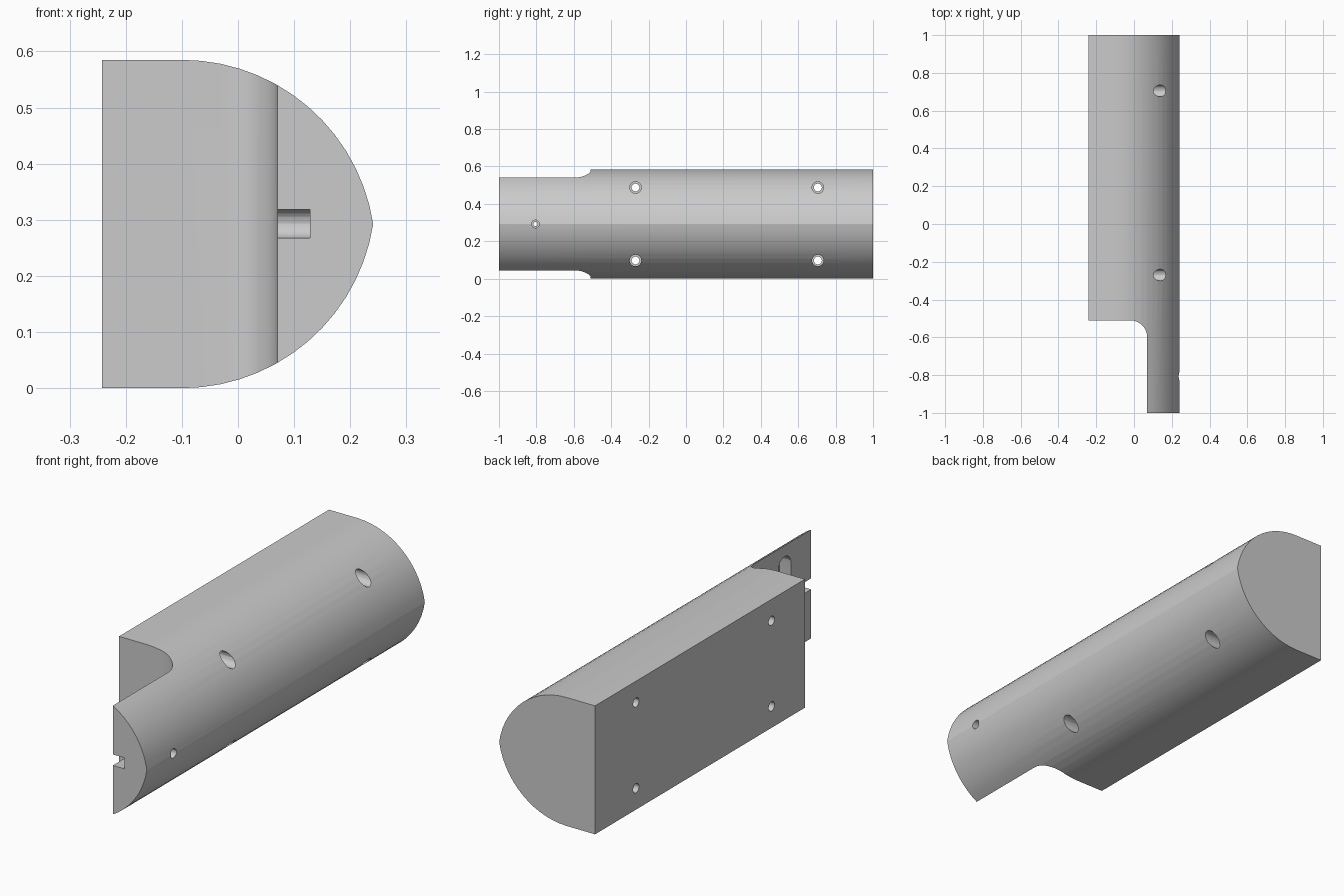
import bpy, bmesh, math
from mathutils import Vector

old = bpy.data.objects.get("Cube")
if old:
    bpy.data.objects.remove(old, do_unlink=True)

MID = 0.2925          # height of the rounded nose
ARM_X = 0.07          # inner face of the thin end


def prism(name, outline, offset):
    """Extrude a closed 3D outline along an offset vector."""
    bm = bmesh.new()
    face = bm.faces.new([bm.verts.new(p) for p in outline])
    extruded = bmesh.ops.extrude_face_region(bm, geom=[face])
    moved = [v for v in extruded["geom"] if isinstance(v, bmesh.types.BMVert)]
    bmesh.ops.translate(bm, verts=moved, vec=Vector(offset))
    bmesh.ops.recalc_face_normals(bm, faces=bm.faces)
    mesh = bpy.data.meshes.new(name)
    bm.to_mesh(mesh)
    bm.free()
    obj = bpy.data.objects.new(name, mesh)
    bpy.context.collection.objects.link(obj)
    return obj


def arc(cx, cy, r, start, end, steps):
    angles = [math.radians(start + (end - start) * i / steps) for i in range(steps + 1)]
    return [(cx + r * math.cos(a), cy + r * math.sin(a)) for a in angles]


def cut(target, cutter):
    mod = target.modifiers.new("cut", "BOOLEAN")
    mod.operation = "DIFFERENCE"
    mod.solver = "EXACT"
    mod.object = cutter
    bpy.context.view_layer.objects.active = target
    bpy.ops.object.modifier_apply(modifier=mod.name)
    bpy.data.objects.remove(cutter, do_unlink=True)


def cut_along_x(target, outline_yz, x0, x1):
    cut(target, prism("cutter", [(x0, y, z) for y, z in outline_yz], (x1 - x0, 0, 0)))


def drill(target, y, z, r, x0, x1):
    cut_along_x(target, arc(y, z, r, 0, 345, 23), x0, x1)


# Main rail: flat back, two arcs meeting at a blunt nose
radius = 0.345
tip = math.degrees(math.asin((MID - 0.24) / radius))
upper = arc(-0.1, 0.24, radius, 90, tip, 14)
lower = [(x, 2 * MID - z) for x, z in reversed(upper[:-1])]
profile = [(-0.242, 2 * MID)] + upper + lower + [(-0.242, 0)]
rail = prism("rail_body", [(x, -1, z) for x, z in profile], (0, 2, 0))

# Notch with a filleted inner corner, leaving the thin end
notch = [(-0.5, -1.2), (ARM_X, -1.2)] + arc(-0.02, -0.6, 0.09, 0, 90, 12) + [(-0.5, -0.51)]
cut(rail, prism("cutter", [(x, y, -0.2) for x, y in notch], (0, 0, 1)))

# Upright round-ended pocket in the inner face of the thin end
pocket = arc(-0.81, 0.445, 0.045, 0, 180, 12) + arc(-0.81, 2 * MID - 0.445, 0.045, 180, 360, 12)
cut_along_x(rail, pocket, 0.0, 0.128)

# Channel from the end face, with a round inner end
channel = [(-1.2, MID + 0.025)] + arc(-0.74, MID + 0.001, 0.025, 90, -90, 12) + [(-1.2, MID - 0.025)]
cut_along_x(rail, channel, 0.0, 0.1281)

# Four counterbored mounting holes
for y in (-0.27, 0.705):
    for side in (-1, 1):
        z = MID + side * 0.195
        drill(rail, y, z, 0.021, -0.5, 0.5)
        drill(rail, y, z, 0.031, 0.0, 0.5)

# Small counterbored hole in the thin end
drill(rail, -0.805, MID, 0.011, 0.1, 0.5)
drill(rail, -0.805, MID, 0.021, 0.19, 0.5)

# Plain grey finish
grey = bpy.data.materials.new("plain_grey")
colour = (0.6, 0.6, 0.6, 1)
grey.use_nodes = True
grey.diffuse_color = colour
grey.node_tree.nodes["Principled BSDF"].inputs["Base Color"].default_value = colour
rail.data.materials.clear()
rail.data.materials.append(grey)

bpy.ops.object.select_all(action="DESELECT")
rail.select_set(True)
bpy.context.view_layer.objects.active = rail
bpy.ops.object.shade_smooth_by_angle(angle=math.radians(15))
